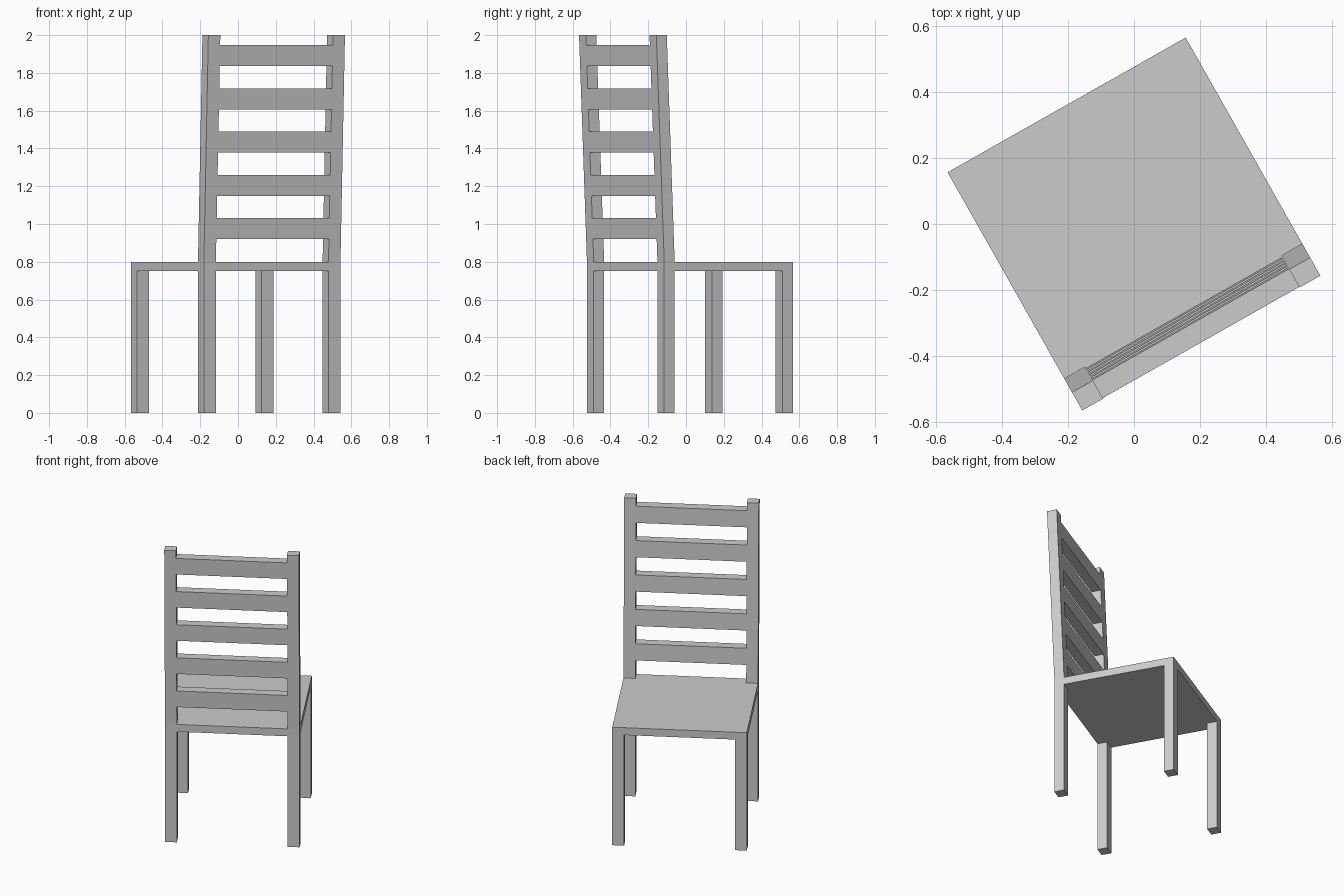
import bpy, bmesh, math
from mathutils import Matrix, Vector

if "Cube" in bpy.data.objects:
    bpy.data.objects.remove(bpy.data.objects["Cube"])

TURN = Matrix.Rotation(math.radians(29.5), 4, 'Z')
HALF = 0.4155            # half width of the chair
W, D = 0.073, 0.0635     # post width and depth
BACK = -0.3675           # rear face of the rear legs
LEAN = 0.048             # backward lean of the backrest at the top
SEAT_LO, SEAT_HI, TOP = 0.75, 0.80, 2.0


def prism(name, points, offset):
    """Extrude a closed 3D outline along a vector and turn it into place."""
    bm = bmesh.new()
    face = bm.faces.new([bm.verts.new(p) for p in points])
    ext = bmesh.ops.extrude_face_region(bm, geom=[face])
    moved = [g for g in ext["geom"] if isinstance(g, bmesh.types.BMVert)]
    bmesh.ops.translate(bm, verts=moved, vec=Vector(offset))
    bmesh.ops.recalc_face_normals(bm, faces=bm.faces)
    bm.transform(TURN)
    mesh = bpy.data.meshes.new(name)
    bm.to_mesh(mesh)
    bm.free()
    obj = bpy.data.objects.new(name, mesh)
    bpy.context.collection.objects.link(obj)
    return obj


def rear(z):
    """Rear face position of the backrest at height z."""
    return BACK - LEAN * max(0.0, (z - SEAT_HI) / (TOP - SEAT_HI))


def side_profile(x, heights):
    """Side outline following the lean of the backrest."""
    return ([(x, rear(z), z) for z in heights] +
            [(x, rear(z) + D, z) for z in reversed(heights)])


# Seat, notched around the rear posts
inner = HALF - W
outline = [(-HALF, HALF), (-HALF, BACK + D), (-inner, BACK + D), (-inner, BACK),
           (inner, BACK), (inner, BACK + D), (HALF, BACK + D), (HALF, HALF)]
prism("seat", [(x, y, SEAT_LO) for x, y in outline], (0, 0, SEAT_HI - SEAT_LO))

# Front legs and leaning rear posts
for side, x in (("left", -HALF), ("right", inner)):
    leg = [(x, HALF - D, 0), (x + W, HALF - D, 0), (x + W, HALF, 0), (x, HALF, 0)]
    prism(f"front_leg_{side}", leg, (0, 0, SEAT_LO))
    prism(f"rear_post_{side}", side_profile(x, [0, SEAT_HI, TOP]), (W, 0, 0))

# Backrest slats, flush with the posts
for i in range(5):
    z = 0.92 + i * 0.229
    prism(f"back_slat_{i + 1}", side_profile(-inner, [z, z + 0.111]), (2 * inner, 0, 0))
